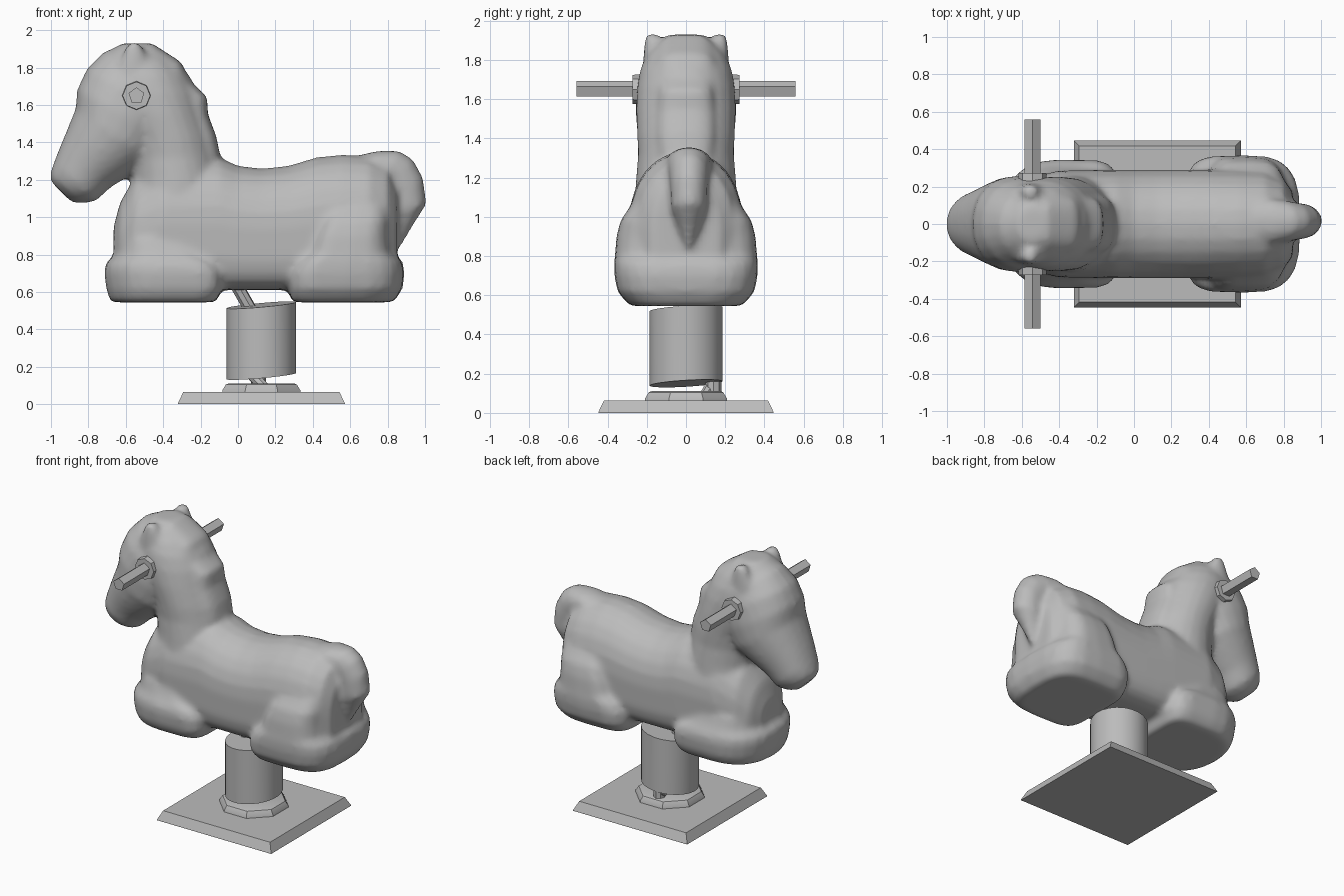
import bpy, bmesh, math
from mathutils import Vector

if "Cube" in bpy.data.objects:
    bpy.data.objects.remove(bpy.data.objects["Cube"])

grey = bpy.data.materials.new("plain grey")
grey.diffuse_color = (0.5, 0.5, 0.5, 1)
grey.use_nodes = True
grey.node_tree.nodes["Principled BSDF"].inputs["Base Color"].default_value = grey.diffuse_color


def make(name, bm, angle=35):
    bmesh.ops.recalc_face_normals(bm, faces=bm.faces)
    me = bpy.data.meshes.new(name)
    bm.to_mesh(me)
    bm.free()
    ob = bpy.data.objects.new(name, me)
    bpy.context.collection.objects.link(ob)
    me.materials.append(grey)
    bpy.ops.object.select_all(action='DESELECT')
    ob.select_set(True)
    bpy.context.view_layer.objects.active = ob
    bpy.ops.object.shade_smooth_by_angle(angle=math.radians(angle))
    return ob


def power(c, e):
    return math.copysign(abs(c) ** (2 / e), c)


def loft(bm, sections, ea=2.0, eb=2.0, y=0.0, n=24):
    """Rounded rings spanning a to b in the side plane, half width w; ea/eb = squareness."""
    rings = []
    for ax, az, bx, bz, w in sections:
        a, b = Vector((ax, 0, az)), Vector((bx, 0, bz))
        ring = []
        for i in range(n):
            t = 2 * math.pi * i / n
            e = eb if math.cos(t) > 0 else ea
            p = (a + b) / 2 + (b - a) / 2 * power(math.cos(t), e)
            ring.append(bm.verts.new((p.x, y + w * power(math.sin(t), e), p.z)))
        rings.append(ring)
    for r, s in zip(rings, rings[1:]):
        for i in range(n):
            j = (i + 1) % n
            bm.faces.new((r[i], r[j], s[j], s[i]))
    bm.faces.new(rings[0])
    bm.faces.new(rings[-1])


def upright(rows):
    """Horizontal slices given as z, front x, back x, half width."""
    return [(f, z, b, z, w) for z, f, b, w in rows]


def lengthwise(rows):
    """Vertical slices given as x, bottom z, top z, half width."""
    return [(x, lo, x, hi, w) for x, lo, hi, w in rows]


# Horse: overlapping lofts fused into one smooth skin
bm = bmesh.new()
# trunk
loft(bm, lengthwise([
    (-.665, .72, .95, .10), (-.63, .64, 1.08, .19), (-.55, .61, 1.22, .25),
    (-.40, .61, 1.32, .285), (-.10, .61, 1.32, .29), (.0, .61, 1.275, .29),
    (.13, .61, 1.26, .29), (.27, .61, 1.275, .29), (.42, .61, 1.32, .29),
    (.56, .61, 1.335, .29), (.70, .61, 1.325, .285), (.80, .64, 1.28, .24),
    (.85, .68, 1.18, .17)]), ea=4, eb=2.1)
# folded front legs
loft(bm, upright([
    (.545, -.68, -.12, .28), (.57, -.69, -.105, .31), (.62, -.705, -.085, .335),
    (.70, -.715, -.085, .345), (.75, -.71, -.11, .34), (.80, -.66, -.20, .31),
    (.88, -.64, -.28, .28)]), ea=2.4, eb=6)
# folded hind legs and haunches
loft(bm, upright([
    (.545, .29, .83, .28), (.57, .28, .85, .31), (.62, .27, .88, .35),
    (.70, .275, .89, .365), (.76, .31, .88, .367), (.81, .38, .83, .362),
    (.90, .41, .82, .355), (.98, .44, .825, .335), (1.06, .47, .82, .28),
    (1.14, .50, .81, .22)]), ea=5, eb=3.2)
# neck
loft(bm, upright([
    (1.0, -.60, -.05, .27), (1.2, -.57, -.085, .255), (1.32, -.58, -.11, .245),
    (1.42, -.60, -.135, .25), (1.55, -.66, -.18, .255), (1.66, -.72, -.21, .25),
    (1.75, -.74, -.255, .235), (1.83, -.72, -.32, .20), (1.89, -.68, -.40, .15),
    (1.93, -.62, -.47, .09)]))
# head and muzzle
loft(bm, [
    (-1.00, 1.19, -.89, 1.08, .06), (-1.005, 1.23, -.83, 1.075, .12),
    (-.985, 1.29, -.76, 1.085, .16), (-.95, 1.38, -.68, 1.16, .185),
    (-.90, 1.50, -.58, 1.22, .22), (-.868, 1.58, -.45, 1.30, .25),
    (-.86, 1.68, -.36, 1.42, .258), (-.81, 1.79, -.30, 1.55, .245),
    (-.72, 1.88, -.28, 1.66, .20), (-.62, 1.925, -.32, 1.77, .12)], ea=2.2)
# mane ridge
loft(bm, [
    (-.60, 1.80, -.58, 1.93, .11), (-.48, 1.78, -.46, 1.93, .14),
    (-.42, 1.72, -.305, 1.83, .15), (-.38, 1.66, -.25, 1.72, .15),
    (-.34, 1.60, -.165, 1.645, .14), (-.32, 1.50, -.16, 1.55, .15),
    (-.28, 1.40, -.115, 1.43, .15), (-.24, 1.30, -.095, 1.33, .14)], eb=2.5)
# tail
loft(bm, [
    (.60, 1.22, .64, 1.33, .10), (.70, 1.20, .75, 1.355, .12),
    (.76, 1.16, .86, 1.355, .11), (.79, 1.12, .935, 1.31, .10),
    (.80, 1.08, .99, 1.21, .095), (.80, 1.02, 1.008, 1.07, .09),
    (.80, .95, .945, .97, .06), (.80, .84, .87, .84, .02)], y=.015)
# ears
for s in (-1, 1):
    loft(bm, upright([
        (1.70, -.66, -.45, .05), (1.79, -.65, -.46, .048), (1.86, -.62, -.49, .044),
        (1.91, -.60, -.51, .038), (1.935, -.58, -.53, .028)]), y=s * .172, n=12)
horse = make("horse_body", bm, 60)
fuse = horse.modifiers.new("fuse", 'REMESH')
fuse.mode = 'VOXEL'
fuse.voxel_size = .02
fuse.use_smooth_shade = True
soften = horse.modifiers.new("soften", 'SMOOTH')
soften.factor = .5
soften.iterations = 5


def rod(name, p, q, r1, r2, sides):
    """Straight tapered bar from p to q."""
    p, q = Vector(p), Vector(q)
    bm = bmesh.new()
    bmesh.ops.create_cone(bm, cap_ends=True, segments=sides, radius1=r1, radius2=r2,
                          depth=(q - p).length)
    turn = (q - p).to_track_quat('Z', 'Y')
    for v in bm.verts:
        v.co = turn @ v.co + (p + q) / 2
    return make(name, bm)


# Handles with collars
for s, side in ((-1, "right"), (1, "left")):
    rod("handle_" + side, (-.543, s * .18, 1.65), (-.543, s * .558, 1.65), .044, .044, 5)
    rod("collar_" + side, (-.543, s * .20, 1.65), (-.543, s * .272, 1.65), .08, .074, 8)

# Spring drum with slanted ends, and its end stubs
drum = rod("spring_drum", (.125, 0, .15), (.125, 0, .53), .186, .186, 24)
for v in drum.data.vertices:
    v.co.z += .09 * (v.co.x - .125) + .06 * v.co.y
rod("spring_top_stub", (-.01, 0, .64), (.07, .02, .50), .035, .035, 8)
rod("spring_bottom_stub", (.11, .14, .09), (.11, .14, .22), .04, .04, 8)
rod("spring_centre_stub", (.14, .10, .09), (.07, .14, .16), .03, .03, 8)


def stack(name, cx, sides, turn, rows):
    """Polygonal plate built from rings of z, half x, half y."""
    bm = bmesh.new()
    k = 1 / math.cos(math.pi / sides)
    rings = [[bm.verts.new((cx + k * hx * math.cos(turn + 2 * math.pi * i / sides),
                            k * hy * math.sin(turn + 2 * math.pi * i / sides), z))
              for i in range(sides)] for z, hx, hy in rows]
    for r, t in zip(rings, rings[1:]):
        for i in range(sides):
            j = (i + 1) % sides
            bm.faces.new((r[i], r[j], t[j], t[i]))
    bm.faces.new(rings[0])
    bm.faces.new(rings[-1])
    make(name, bm, 25)


# Flange and ground plate
stack("flange", .125, 8, math.pi / 8,
      [(.06, .21, .21), (.075, .208, .208), (.105, .19, .19), (.111, .175, .175)])
stack("base_plate", .125, 4, math.pi / 4, [(0, .447, .447), (.004, .447, .447), (.064, .418, .418)])
